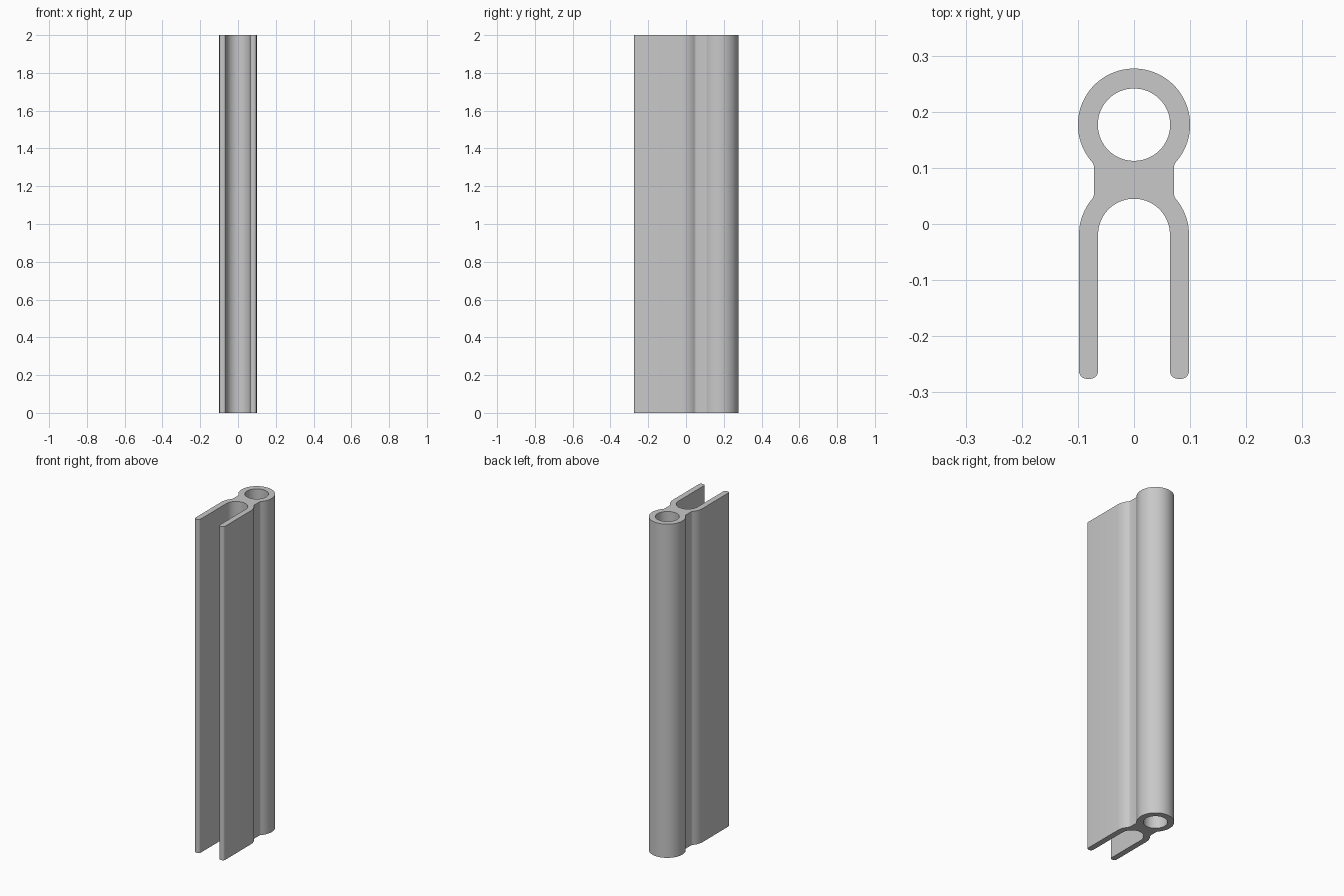
import bpy, bmesh
from math import sin, cos, pi, acos, radians
from mathutils import Vector

cube = bpy.data.objects.get("Cube")
if cube:
    bpy.data.objects.remove(cube)

HEIGHT = 2.0
TUBE_Y, TUBE_R, BORE_R = 0.177, 0.1, 0.0645
FORK_Y, FORK_R, SLOT_R = -0.019, 0.098, 0.064
NECK_X, LEG_END = 0.071, -0.276
FILLET, TIP_R = 0.008, 0.014


def arc(cx, cy, r, start, end, steps):
    """Points along an arc, angles in radians."""
    angles = [start + (end - start) * i / steps for i in range(steps + 1)]
    return [Vector((cx + r * cos(a), cy + r * sin(a))) for a in angles]


def blend(a, corner, b, steps=5):
    """Soft inner corner between two points."""
    ts = [i / steps for i in range(steps + 1)]
    return [a * (1 - t) ** 2 + corner * 2 * t * (1 - t) + b * t * t for t in ts]


def half_outline():
    """Left half of the profile, from the back of the tube to the slot crown."""
    tube_end, fork_start = -acos(NECK_X / TUBE_R), acos(NECK_X / FORK_R)
    gap = FILLET / TUBE_R
    tube = arc(0, TUBE_Y, TUBE_R, pi / 2, tube_end + gap, 30)
    fork = arc(0, FORK_Y, FORK_R, fork_start - gap, 0, 12)
    upper = Vector((NECK_X, TUBE_Y + TUBE_R * sin(tube_end)))
    lower = Vector((NECK_X, FORK_Y + FORK_R * sin(fork_start)))
    down = Vector((0, -FILLET))
    neck = blend(tube[-1], upper, upper + down) + blend(lower - down, lower, fork[0])
    tip_y = LEG_END + TIP_R
    tip = arc(FORK_R - TIP_R, tip_y, TIP_R, 0, -pi / 2, 6)
    tip += arc(SLOT_R + TIP_R, tip_y, TIP_R, -pi / 2, -pi, 6)
    slot = arc(0, FORK_Y, SLOT_R, 0, pi / 2, 20)
    return tube[:-1] + neck + fork[1:] + tip + slot


def add_loop(bm, points):
    verts = [bm.verts.new((p.x, p.y, 0)) for p in points]
    return [bm.edges.new((v, verts[(i + 1) % len(verts)])) for i, v in enumerate(verts)]


# Cross-section: mirrored outline plus the round bore
half = half_outline()
mirrored = [Vector((-p.x, p.y)) for p in reversed(half[1:-1])]
bore = arc(0, TUBE_Y, BORE_R, 0, 2 * pi, 64)[:-1]
bm = bmesh.new()
edges = add_loop(bm, half + mirrored) + add_loop(bm, bore)
bmesh.ops.triangle_fill(bm, edges=edges, use_beauty=True, use_dissolve=False)

# Extrude to full height
result = bmesh.ops.extrude_face_region(bm, geom=bm.faces[:], use_keep_orig=True)
top = [g for g in result["geom"] if isinstance(g, bmesh.types.BMVert)]
bmesh.ops.translate(bm, verts=top, vec=(0, 0, HEIGHT))
bmesh.ops.recalc_face_normals(bm, faces=bm.faces[:])
mesh = bpy.data.meshes.new("clip_profile")
bm.to_mesh(mesh)
bm.free()

# Single grey finish
grey = bpy.data.materials.new("light_grey")
grey.use_nodes = True
colour = (0.58, 0.58, 0.58, 1)
grey.diffuse_color = colour
shader = next(n for n in grey.node_tree.nodes if n.type == "BSDF_PRINCIPLED")
shader.inputs["Base Color"].default_value = colour
mesh.materials.append(grey)

profile = bpy.data.objects.new("clip_profile", mesh)
bpy.context.collection.objects.link(profile)
bpy.ops.object.select_all(action="DESELECT")
profile.select_set(True)
bpy.context.view_layer.objects.active = profile
bpy.ops.object.shade_smooth_by_angle(angle=radians(30))
